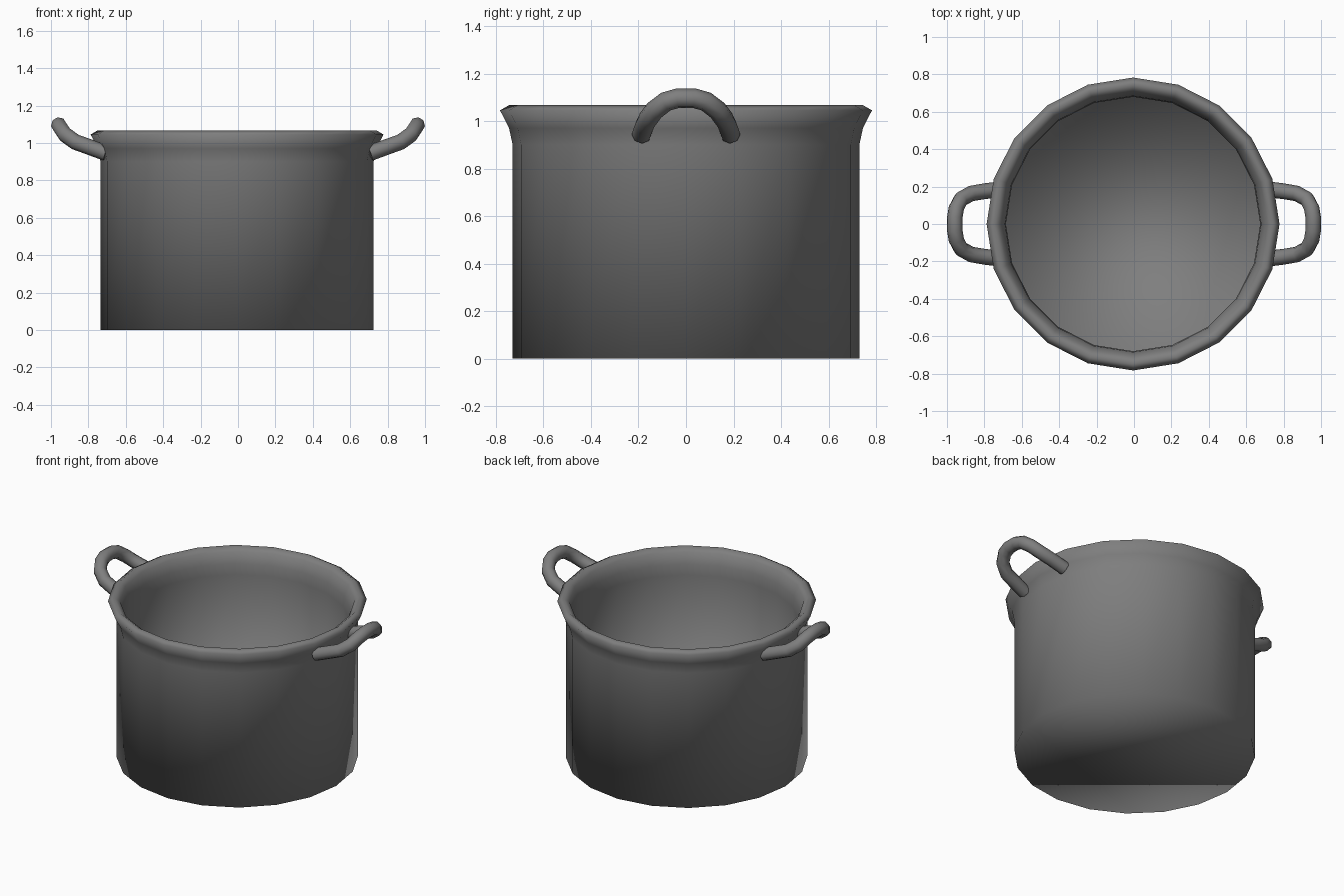
import bpy
import bmesh
from math import cos, sin, pi

cube = bpy.data.objects.get("Cube")
if cube:
    bpy.data.objects.remove(cube, do_unlink=True)

# Single dark metal colour
metal = bpy.data.materials.new("dark_grey_metal")
metal.use_nodes = True
GREY = (0.21, 0.21, 0.21, 1)
metal.diffuse_color = GREY
metal.node_tree.nodes["Principled BSDF"].inputs["Base Color"].default_value = GREY

SIDES = 20


def lathe(name, profile):
    """Turn a radius/height profile into a closed shell with one-piece end faces."""
    bm = bmesh.new()
    rings = []
    for r, z in profile:
        angles = [2 * pi * i / SIDES for i in range(SIDES)]
        rings.append([bm.verts.new((r * cos(a), r * sin(a), z)) for a in angles])
    for low, high in zip(rings, rings[1:]):
        for i in range(SIDES):
            j = (i + 1) % SIDES
            bm.faces.new((low[i], low[j], high[j], high[i]))
    bm.faces.new(rings[0])
    bm.faces.new(rings[-1])
    bmesh.ops.recalc_face_normals(bm, faces=bm.faces)
    for f in bm.faces:
        f.smooth = True
    mesh = bpy.data.meshes.new(name)
    bm.to_mesh(mesh)
    bm.free()
    mesh.materials.append(metal)
    obj = bpy.data.objects.new(name, mesh)
    bpy.context.collection.objects.link(obj)
    return obj


# Pot body: base, outer wall, flared lip, rolled rim, inner wall, floor
body = lathe("pot_body", [
    (0.73, 0), (0.73, 0.9), (0.745, 0.97), (0.783, 1.045), (0.745, 1.067),
    (0.71, 1.04), (0.685, 0.97), (0.68, 0.9), (0.68, 0.04)])
body.location.x = -0.005

# Half of a handle loop, from the wall to the middle of the grip
half = [(0.705, 0.187, 0.945), (0.80, 0.175, 0.98), (0.87, 0.163, 1.005),
        (0.925, 0.133, 1.045), (0.95, 0.085, 1.082), (0.958, 0.035, 1.096)]
loop = half + [(x, -y, z) for x, y, z in reversed(half)]


def handle(name, side):
    """Sweep a round bar along the loop on the given side."""
    curve = bpy.data.curves.new(name, "CURVE")
    curve.dimensions = "3D"
    curve.bevel_depth = 0.042
    curve.bevel_resolution = 2
    curve.use_fill_caps = True
    spline = curve.splines.new("POLY")
    spline.points.add(len(loop) - 1)
    for point, (x, y, z) in zip(spline.points, loop):
        point.co = (side * x, y, z, 1)
    curve.materials.append(metal)
    obj = bpy.data.objects.new(name, curve)
    bpy.context.collection.objects.link(obj)
    bpy.ops.object.select_all(action="DESELECT")
    obj.select_set(True)
    bpy.context.view_layer.objects.active = obj
    bpy.ops.object.convert(target="MESH")
    bpy.ops.object.shade_smooth_by_angle(angle=pi / 3)


# Pair of handles
handle("left_handle", 1)
handle("right_handle", -1)
